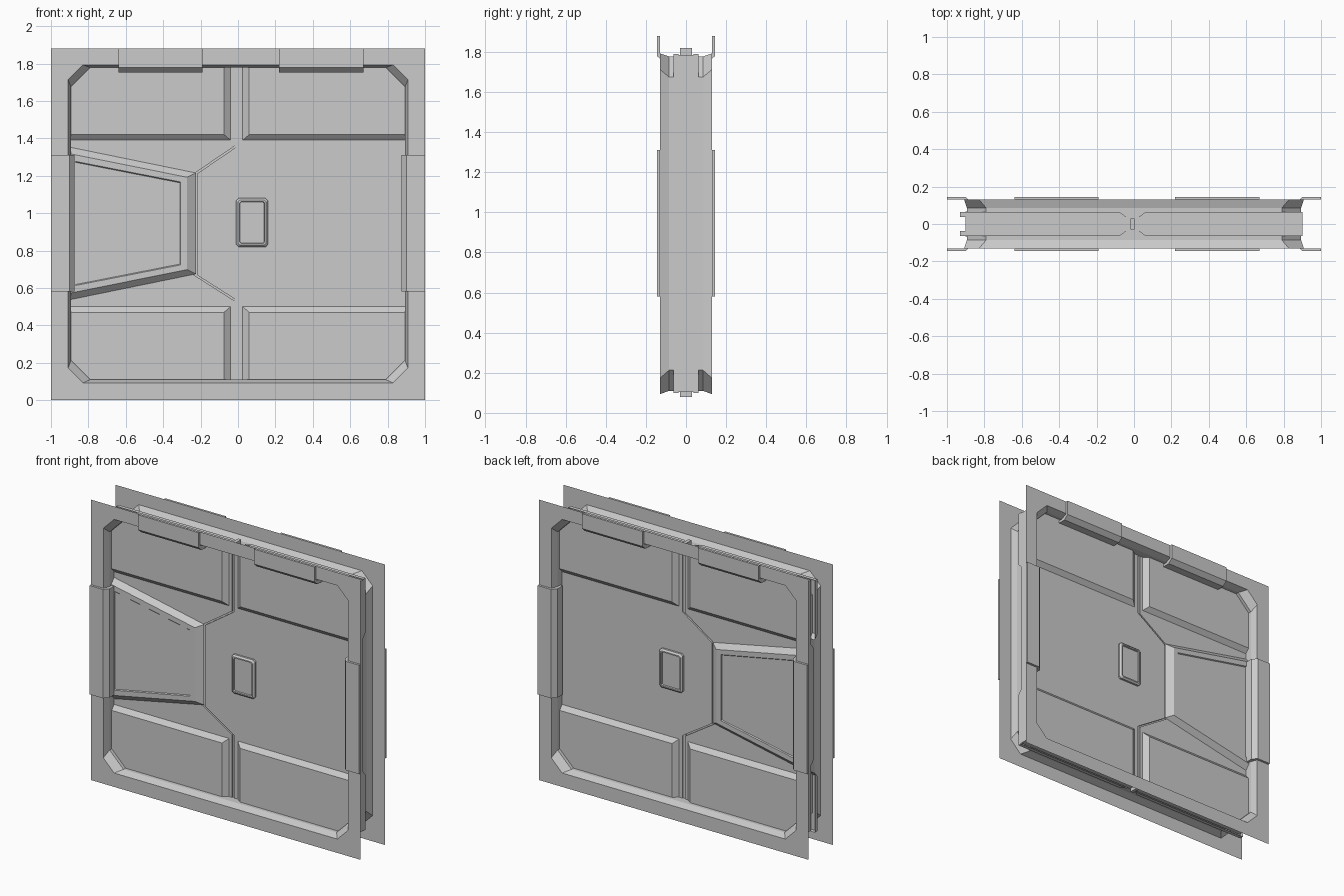
import bpy, bmesh

if "Cube" in bpy.data.objects:
    bpy.data.objects.remove(bpy.data.objects["Cube"])

H = 1.88          # overall height
MID = 1.89        # z mirror sum for the door opening
CORE = 0.037      # half thickness of door leaf
RAISE = 0.063     # outer face of the raised panels


def finish(bm, name):
    bmesh.ops.recalc_face_normals(bm, faces=bm.faces[:])
    me = bpy.data.meshes.new(name)
    bm.to_mesh(me)
    bm.free()
    ob = bpy.data.objects.new(name, me)
    bpy.context.collection.objects.link(ob)
    return ob


def loft(bm, rings, cap_start=False, cap_end=True):
    """Rings of (outline in x,z ; y) joined with quads."""
    loops = [[bm.verts.new((x, y, z)) for x, z in poly] for poly, y in rings]
    for a, b in zip(loops, loops[1:]):
        n = len(a)
        for i in range(n):
            j = (i + 1) % n
            bm.faces.new((a[i], a[j], b[j], b[i]))
    if cap_start:
        bm.faces.new(loops[0])
    if cap_end:
        bm.faces.new(loops[-1])
    return loops


def both_sides(name, rings):
    """Same relief on front and back of the door."""
    bm = bmesh.new()
    for s in (1, -1):
        loft(bm, [(poly, s * y) for poly, y in rings])
    return finish(bm, name)


def rect(x0, x1, z0, z1):
    return [(x0, z0), (x1, z0), (x1, z1), (x0, z1)]


def octagon(x0, x1, z0, z1, c):
    return [(x0 + c, z0), (x1 - c, z0), (x1, z0 + c), (x1, z1 - c),
            (x1 - c, z1), (x0 + c, z1), (x0, z1 - c), (x0, z0 + c)]


def flip_z(poly):
    return [(x, MID - z) for x, z in poly]


# Frame: two face plates joined by a flared, corner-cut jamb
outer = octagon(-0.908, 0.908, 0.093, 1.793, 0.08)
inner = octagon(-0.893, 0.893, 0.11, 1.778, 0.103)
bm = bmesh.new()
loft(bm, [(outer, -0.13), (inner, -0.085), (inner, 0.085), (outer, 0.13)], cap_end=False)
finish(bm, "frame_jamb")
for label, y in (("front", -0.13), ("back", 0.13)):
    bm = bmesh.new()
    for poly in (outer, rect(-1, 1, 0, H)):
        vs = [bm.verts.new((x, y, z)) for x, z in poly]
        for i, v in enumerate(vs):
            bm.edges.new((v, vs[(i + 1) % len(vs)]))
    bmesh.ops.triangle_fill(bm, edges=bm.edges[:], use_beauty=True, use_dissolve=False)
    finish(bm, "frame_plate_" + label)

# Clips folding over the frame edge: profile is (distance from outer edge, y)
CLIP = [(0, -0.145), (0.1, -0.145), (0.127, -0.115), (0.127, -0.06),
        (0.109, -0.06), (0.109, -0.085), (0.092, -0.13), (0, -0.13)]


def clip(name, place, lo, hi):
    bm = bmesh.new()
    for s in (1, -1):
        a, b = ([bm.verts.new(place(d, s * y, t)) for d, y in CLIP] for t in (lo, hi))
        n = len(CLIP)
        for i in range(n):
            j = (i + 1) % n
            bm.faces.new((a[i], a[j], b[j], b[i]))
        bm.faces.new(a)
        bm.faces.new(b)
    finish(bm, name)


clip("side_clip_left", lambda d, y, t: (-1 + d, y, t), 0.58, 1.31)
clip("side_clip_right", lambda d, y, t: (1 - d, y, t), 0.58, 1.31)
clip("top_clip_left", lambda d, y, t: (t, y, H - d), -0.64, -0.19)
clip("top_clip_right", lambda d, y, t: (t, y, H - d), 0.22, 0.67)

# Door leaves meeting on a stepped seam
seam = [(0, 1.785), (0, 1.36), (-0.22, 1.21), (-0.22, 0.67), (0, 0.53), (0, 0.105)]
left = [(x - 0.017, z) for x, z in seam] + [(-0.9, 0.105), (-0.9, 1.785)]
right = seam + [(0.9, 0.105), (0.9, 1.785)]
for name, poly in (("door_leaf_left", left), ("door_leaf_right", right)):
    bm = bmesh.new()
    loft(bm, [(poly, -CORE), (poly, CORE)], cap_start=True)
    finish(bm, name)

# Recessed seal in the seam, poking out at top and bottom
bm = bmesh.new()
for z0, z1 in ((0.08, 0.54), (1.35, 1.82)):
    p = rect(-0.02, 0.003, z0, z1)
    loft(bm, [(p, -0.03), (p, 0.03)], cap_start=True)
p = [(x - 0.022, z) for x, z in seam[1:5]] + [(x + 0.004, z) for x, z in seam[4:0:-1]]
loft(bm, [(p, -0.025), (p, 0.025)], cap_start=True)
finish(bm, "seam_seal")

# Raised upper and lower panels with bevelled inner edges
for side, base, top in (
        ("left", rect(-0.93, -0.04, 1.39, 1.79), rect(-0.93, -0.075, 1.42, 1.79)),
        ("right", rect(0.025, 0.9, 1.39, 1.79), rect(0.06, 0.9, 1.42, 1.79))):
    both_sides("upper_panel_" + side, [(base, -CORE), (top, -RAISE)])
    both_sides("lower_panel_" + side, [(flip_z(base), -CORE), (flip_z(top), -RAISE)])


# Raised wedge panel on the left leaf with a shallow inset
def wedge(x0, x1, z_outer, z_inner):
    return [(x0, MID - z_outer), (x1, MID - z_inner), (x1, z_inner), (x0, z_outer)]


both_sides("wedge_panel", [
    (wedge(-0.9, -0.225, 1.353, 1.215), -CORE),
    (wedge(-0.9, -0.272, 1.318, 1.192), -0.068),
    (wedge(-0.87, -0.308, 1.277, 1.167), -0.068),
    (wedge(-0.87, -0.31, 1.272, 1.162), -0.062)])

# Rounded control plate on the right leaf
both_sides("control_plate", [
    (octagon(-0.01, 0.16, 0.82, 1.08, 0.012), -CORE),
    (octagon(-0.01, 0.16, 0.82, 1.08, 0.012), -0.05),
    (octagon(0.0, 0.15, 0.83, 1.07, 0.01), -0.06),
    (octagon(0.008, 0.142, 0.838, 1.062, 0.008), -0.06),
    (octagon(0.01, 0.14, 0.84, 1.06, 0.008), -0.05)])
